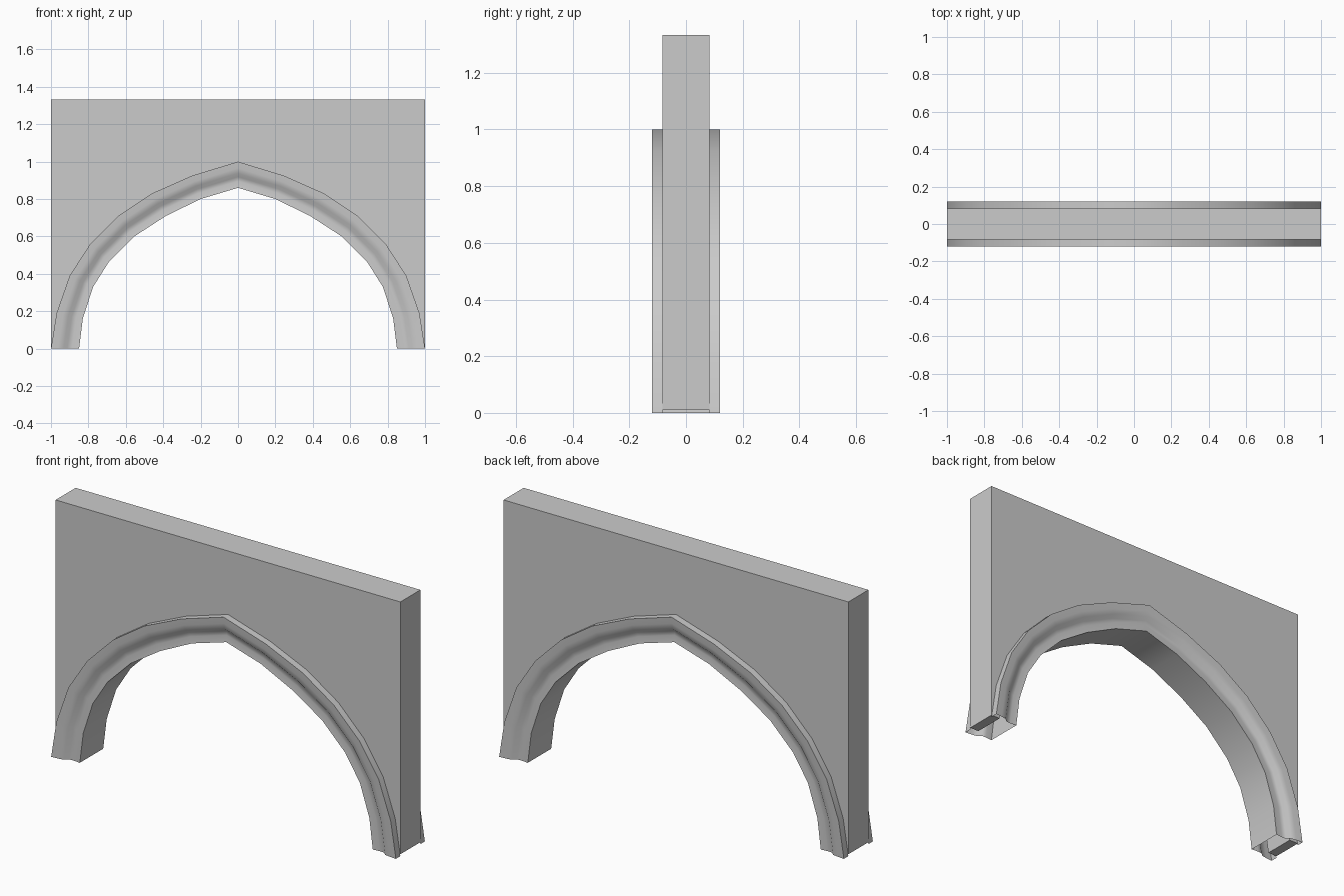
import bpy, bmesh, math

cube = bpy.data.objects.get("Cube")
if cube:
    bpy.data.objects.remove(cube, do_unlink=True)

# Single stone colour
stone = bpy.data.materials.new("grey_stone")
stone.use_nodes = True
GREY = (0.6, 0.6, 0.6, 1)
stone.diffuse_color = GREY
stone.node_tree.nodes["Principled BSDF"].inputs["Base Color"].default_value = GREY

WALL_Y, TOP = 0.083, 1.333

# Half outlines of the pointed arch, from foot to apex (x, z)
OUTER = [(1, 0), (.97, .19), (.9, .39), (.79, .56), (.64, .71), (.46, .83), (.245, .925), (0, 1)]
INNER = [(.85, 0), (.83, .16), (.775, .33), (.69, .465), (.555, .6), (.385, .71), (.2, .8), (0, .86)]

# Moulding profile: share of the way from outer to inner outline, and depth
PROFILE = [(0, WALL_Y), (0, .12), (.25, .117), (.45, .112), (.58, .095), (.75, .093), (1, .097)]


def whole(half):
    """Mirror a half outline over x = 0."""
    return half + [(-x, z) for x, z in reversed(half[:-1])]


def blend(a, b, t):
    return a[0] + (b[0] - a[0]) * t, a[1] + (b[1] - a[1]) * t


def finish(name, bm):
    bmesh.ops.recalc_face_normals(bm, faces=bm.faces)
    mesh = bpy.data.meshes.new(name)
    bm.to_mesh(mesh)
    bm.free()
    mesh.materials.append(stone)
    obj = bpy.data.objects.new(name, mesh)
    bpy.context.collection.objects.link(obj)
    return obj


# Wall slab with the arch opening, its lower edge hidden inside the moulding
bm = bmesh.new()
rim = whole([blend(o, i, .35) for o, i in zip(OUTER, INNER)])
rim[0], rim[-1] = (rim[0][0], .01), (rim[-1][0], .01)
outline = rim + [(-1, .01), (-1, TOP), (1, TOP), (1, .01)]
face = bm.faces.new([bm.verts.new((x, -WALL_Y, z)) for x, z in outline])
extruded = bmesh.ops.extrude_face_region(bm, geom=[face], use_keep_orig=True)
new_verts = [v for v in extruded["geom"] if isinstance(v, bmesh.types.BMVert)]
bmesh.ops.translate(bm, verts=new_verts, vec=(0, 2 * WALL_Y, 0))
finish("wall", bm)

# Hollow moulding swept along the arch, open at the feet
bm = bmesh.new()
section = [(t, -y) for t, y in PROFILE] + [(t, y) for t, y in reversed(PROFILE)]
rows = []
for o, i in zip(whole(OUTER), whole(INNER)):
    row = []
    for t, y in section:
        x, z = blend(o, i, t)
        row.append(bm.verts.new((x, y, z)))
    rows.append(row)
for a, b in zip(rows, rows[1:]):
    for k in range(len(section) - 1):
        bm.faces.new((a[k], a[k + 1], b[k + 1], b[k]))
moulding = finish("arch_moulding", bm)

# Soft curves along the moulding, sharp corners
bpy.ops.object.select_all(action="DESELECT")
moulding.select_set(True)
bpy.context.view_layer.objects.active = moulding
bpy.ops.object.shade_smooth_by_angle(angle=math.radians(50))
